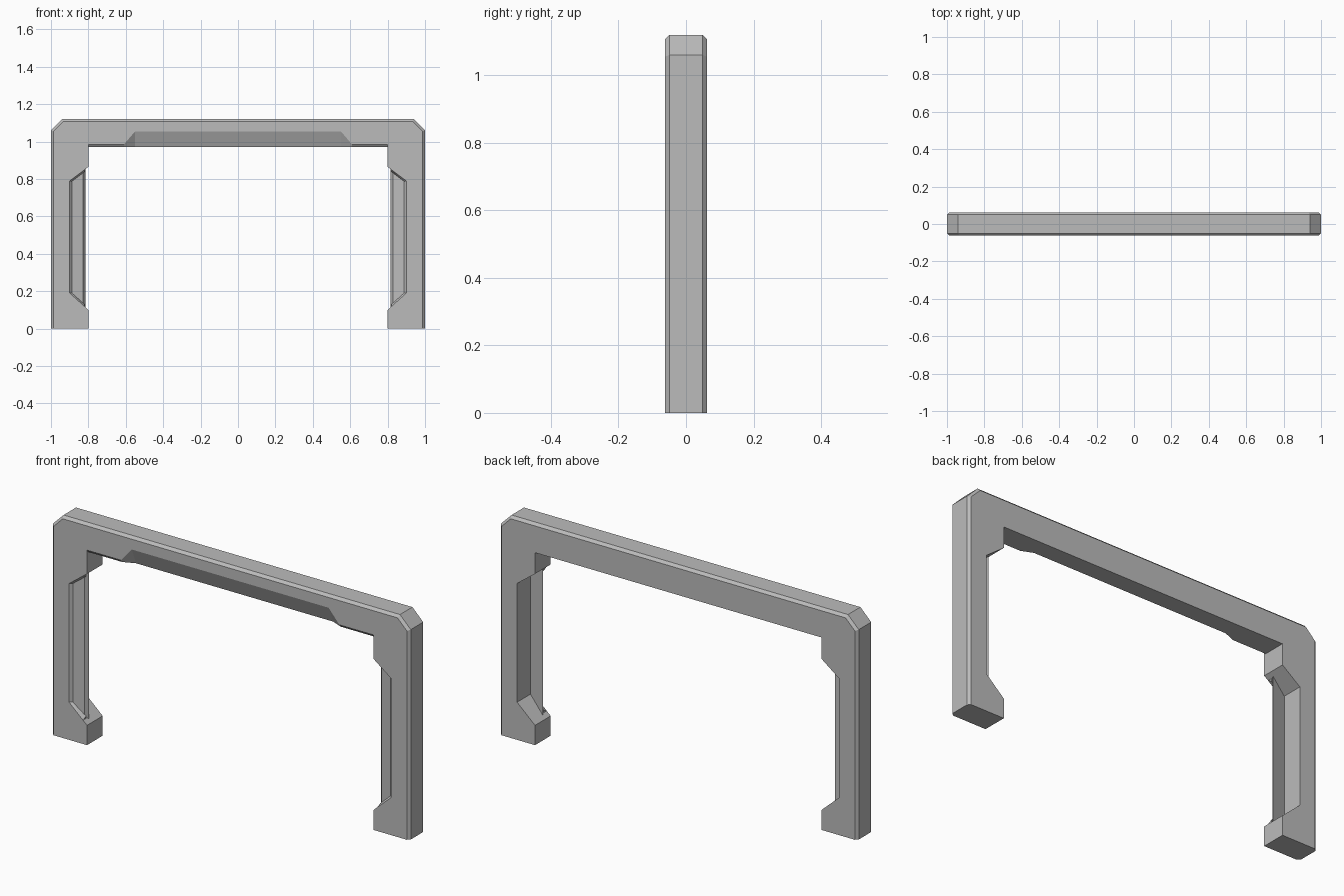
import bpy, bmesh

cube = bpy.data.objects.get("Cube")
if cube:
    bpy.data.objects.remove(cube)

FRONT = -0.0625   # y of the front face
BEVEL = 0.013

# Single grey material
grey = bpy.data.materials.new("grey")
grey.use_nodes = True
grey.diffuse_color = (0.5, 0.5, 0.5, 1)
bsdf = next(n for n in grey.node_tree.nodes if n.type == 'BSDF_PRINCIPLED')
bsdf.inputs["Base Color"].default_value = (0.5, 0.5, 0.5, 1)


def finish(bm, name):
    bmesh.ops.recalc_face_normals(bm, faces=bm.faces)
    mesh = bpy.data.meshes.new(name)
    bm.to_mesh(mesh)
    bm.free()
    mesh.materials.append(grey)
    obj = bpy.data.objects.new(name, mesh)
    bpy.context.collection.objects.link(obj)
    return obj


def loft(rings, name):
    """Join closed rings of points and cap both ends."""
    bm = bmesh.new()
    rows = [[bm.verts.new(p) for p in ring] for ring in rings]
    count = len(rows[0])
    for a, b in zip(rows, rows[1:]):
        for i in range(count):
            j = (i + 1) % count
            bm.faces.new((a[i], a[j], b[j], b[i]))
    bm.faces.new(rows[0])
    bm.faces.new(rows[-1])
    return finish(bm, name)


def mirrored(half):
    return half + [(-x, y, z) for x, y, z in reversed(half)]


# Frame: bevelled outer edge, notched legs, recessed lower front of the beam
OUTER = [(0.94, 1.12), (1, 1.06), (1, 0)]
OUTER_IN = [(0.935, 1.12 - BEVEL), (1 - BEVEL, 1.055), (1 - BEVEL, 0)]
LEG = [(0.8, 0), (0.8, 0.1), (0.9, 0.19), (0.9, 0.79), (0.8, 0.865)]
BEAM = [(0.8, 0.985, 0.01), (0.61, 0.985, 0.01), (0.55, 1.055, 0.035)]
UNDER = 0.972


def ring(y, outer, beam):
    half = [(x, y, z) for x, z in outer + LEG] + beam
    return mirrored(half)


front_beam = [(x, FRONT, z) for x, z, d in BEAM]
mid_beam = [(x, FRONT + d, UNDER) for x, z, d in BEAM]
rear_beam = [(x, -FRONT - BEVEL, UNDER) for x, z, d in BEAM]
back_beam = [(x, -FRONT, UNDER) for x, z, d in BEAM]
loft([ring(FRONT, OUTER_IN, front_beam),
      ring(FRONT + BEVEL, OUTER, mid_beam),
      ring(-FRONT - BEVEL, OUTER, rear_beam),
      ring(-FRONT, OUTER_IN, back_beam)], "frame")


# Slanted lips filling the leg notches
def low(x):
    return 0.1 + 0.9 * (x - 0.8)


def high(x):
    return 0.865 - 0.75 * (x - 0.8)


LIP = [(0.9, 0), (0.888, 0.012), (0.829, 0.022), (0.816, 0.04), (0.9, 0.018)]
for side, label in ((1, "left"), (-1, "right")):
    loft([[(side * x, FRONT + d, edge(x)) for x, d in LIP]
          for edge in (low, high)], label + "_lip")

    # Thin sloped rims at the two ends of the lip
    for edge, step, end in ((low, 0.012, "lower"), (high, -0.012, "upper")):
        bm = bmesh.new()
        for x, deep in ((0.9, 0.012), (0.822, 0.024)):
            for d, rise in ((0, 0), (deep, 0), (deep, step)):
                bm.verts.new((side * x, FRONT + d, edge(x) + rise))
        bmesh.ops.convex_hull(bm, input=bm.verts)
        finish(bm, label + "_" + end + "_rim")
